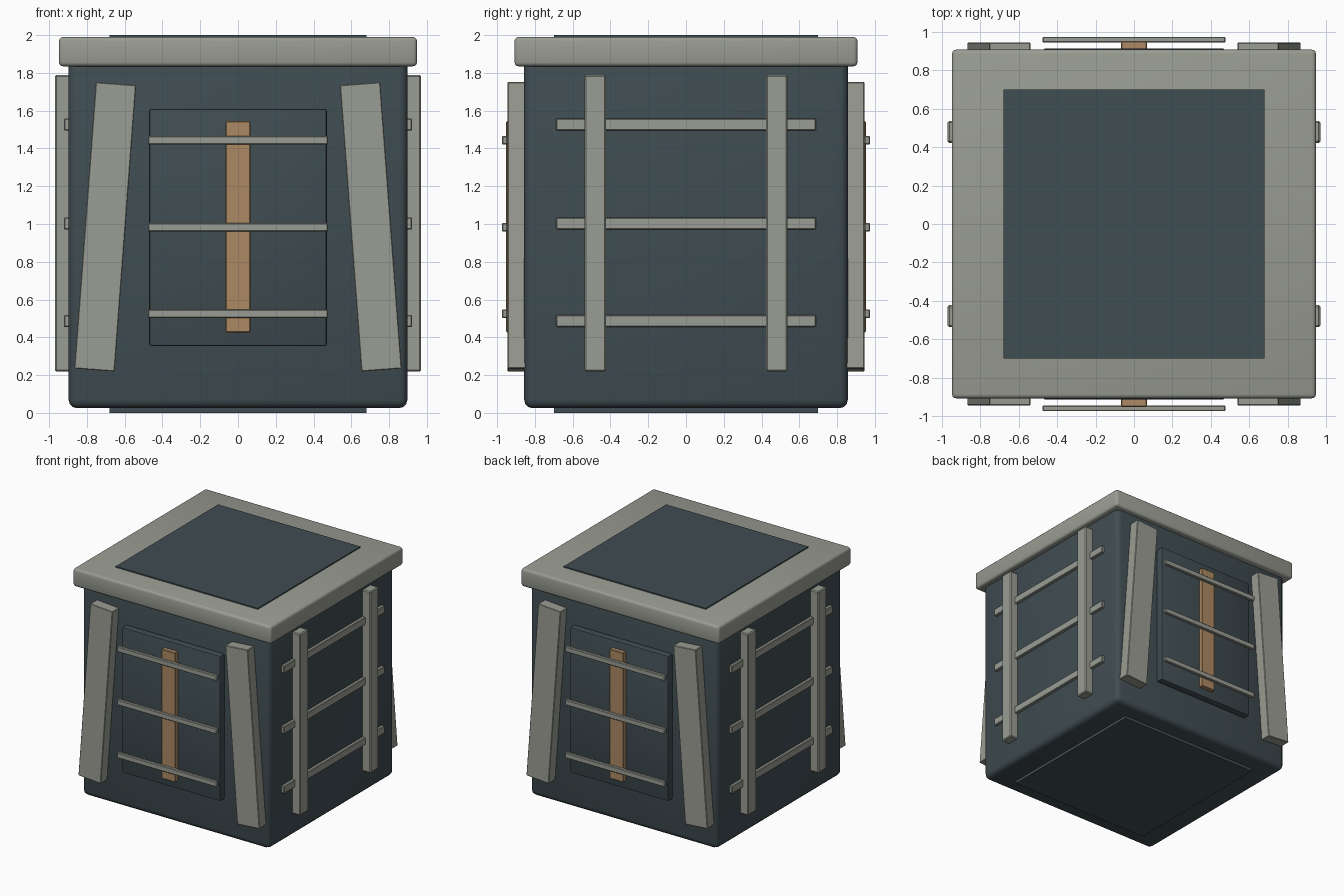
import bpy, bmesh, math
from mathutils import Matrix

if "Cube" in bpy.data.objects:
    bpy.data.objects.remove(bpy.data.objects["Cube"])


def material(name, rgb):
    m = bpy.data.materials.new(name)
    m.diffuse_color = (*rgb, 1)
    m.use_nodes = True
    m.node_tree.nodes["Principled BSDF"].inputs["Base Color"].default_value = m.diffuse_color
    return m


SLATE = material("dark_slate", (0.051, 0.074, 0.084))
GREY = material("warm_grey", (0.323, 0.337, 0.292))
TAN = material("tan", (0.413, 0.254, 0.127))


def box(name, lo, hi, mat, bevel=0.005, segments=1, tilt=0, turn=0):
    """Bevelled box between two corners, tilted about y, then turned about the z axis."""
    size = [b - a for a, b in zip(lo, hi)]
    centre = [(a + b) / 2 for a, b in zip(lo, hi)]
    bm = bmesh.new()
    bmesh.ops.create_cube(bm, size=1)
    bmesh.ops.scale(bm, vec=size, verts=bm.verts)
    if bevel:
        bmesh.ops.bevel(bm, geom=bm.edges[:], offset=bevel, segments=segments,
                        profile=0.5, affect='EDGES')
    bm.transform(Matrix.Rotation(turn, 4, 'Z') @ Matrix.Translation(centre)
                 @ Matrix.Rotation(tilt, 4, 'Y'))
    mesh = bpy.data.meshes.new(name)
    bm.to_mesh(mesh)
    bm.free()
    mesh.materials.append(mat)
    ob = bpy.data.objects.new(name, mesh)
    bpy.context.collection.objects.link(ob)
    if segments > 1:
        bpy.ops.object.select_all(action='DESELECT')
        ob.select_set(True)
        bpy.context.view_layer.objects.active = ob
        bpy.ops.object.shade_smooth_by_angle(angle=math.radians(35))
    return ob


# Main crate, lid and the inset plates on top and bottom
box("crate_body", (-0.897, -0.857, 0.025), (0.897, 0.857, 1.9), SLATE, 0.045, 3)
box("lid", (-0.948, -0.908, 1.835), (0.948, 0.908, 1.99), GREY, 0.022, 3)
box("lid_plate", (-0.68, -0.70, 1.95), (0.68, 0.70, 2.0), SLATE, 0)
box("base_plate", (-0.68, -0.70, 0.0), (0.68, 0.70, 0.05), SLATE, 0)

# Front and right parts, repeated half a turn round for back and left
for turn, front, side in ((0, "front", "right"), (math.pi, "back", "left")):
    # Panel with a wooden strip and three thin bars
    box(front + "_panel", (-0.47, -0.915, 0.355), (0.47, -0.84, 1.61), SLATE, 0.01, 2, turn=turn)
    box(front + "_strip", (-0.067, -0.952, 0.425), (0.067, -0.88, 1.545), TAN, turn=turn)
    for z in (0.525, 0.983, 1.443):
        box(front + "_bar", (-0.477, -0.975, z - 0.023), (0.477, -0.945, z + 0.023), GREY, turn=turn)
    # Leaning corner braces
    for s in (-1, 1):
        x = s * 0.703
        box(front + "_brace", (x - 0.107, -0.945, 0.225), (x + 0.107, -0.82, 1.745), GREY,
            0.004, tilt=-s * math.radians(4.3), turn=turn)
    # Ladder of two posts over three rungs
    for y in (-0.48, 0.48):
        box(side + "_post", (0.87, y - 0.057, 0.22), (0.97, y + 0.057, 1.79), GREY, 0.008, turn=turn)
    for z in (0.487, 1.003, 1.527):
        box(side + "_rung", (0.87, -0.688, z - 0.032), (0.922, 0.688, z + 0.032), GREY, turn=turn)
